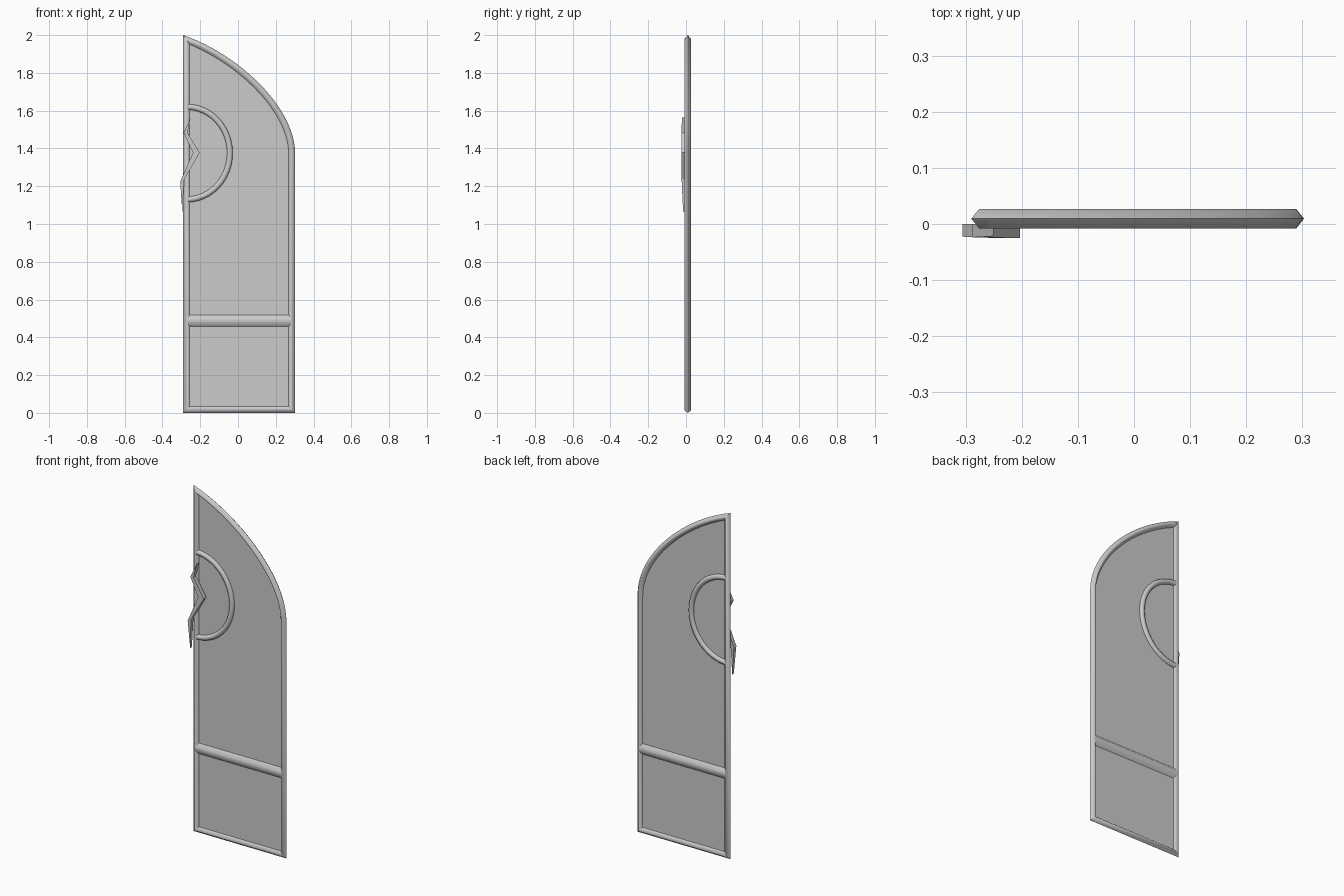
import bpy, bmesh, math
from mathutils import Vector

cube = bpy.data.objects.get("Cube")
if cube:
    bpy.data.objects.remove(cube, do_unlink=True)

grey = bpy.data.materials.new("plain_grey")
grey.use_nodes = True
grey.diffuse_color = (0.6, 0.6, 0.6, 1)
grey.node_tree.nodes["Principled BSDF"].inputs["Base Color"].default_value = (0.6, 0.6, 0.6, 1)

MID = 0.0095      # y of the leaf's middle plane
HALF = 0.0175     # half the frame's depth


def finish(name, bm, smooth=0):
    bmesh.ops.recalc_face_normals(bm, faces=bm.faces)
    mesh = bpy.data.meshes.new(name)
    bm.to_mesh(mesh)
    bm.free()
    mesh.materials.append(grey)
    obj = bpy.data.objects.new(name, mesh)
    bpy.context.collection.objects.link(obj)
    if smooth:
        bpy.ops.object.select_all(action='DESELECT')
        obj.select_set(True)
        bpy.context.view_layer.objects.active = obj
        bpy.ops.object.shade_smooth_by_angle(angle=math.radians(smooth))
    return obj


def miter(path, i, closed):
    """Offset direction to the right of travel, scaled for mitred corners."""
    n = len(path)
    a = path[i] - path[i - 1] if closed or i else path[1] - path[0]
    b = path[(i + 1) % n] - path[i] if closed or i < n - 1 else a
    na, nb = (Vector((d.y, -d.x)).normalized() for d in (a, b))
    return (na + nb) / (1 + na.dot(nb))


def sweep(name, path, profile, closed):
    """Sweep an (inset, depth) profile along an x-z path."""
    bm = bmesh.new()
    rings = []
    for i, p in enumerate(path):
        m = miter(path, i, closed)
        rings.append([bm.verts.new((p.x + m.x * d, MID + y, p.y + m.y * d)) for d, y in profile])
    k = len(profile)
    for i in range(len(path) if closed else len(path) - 1):
        r, s = rings[i], rings[(i + 1) % len(path)]
        for j in range(k):
            bm.faces.new((r[j], r[(j + 1) % k], s[(j + 1) % k], s[j]))
    if not closed:
        bm.faces.new(rings[0])
        bm.faces.new(rings[-1])
    return finish(name, bm, 60)


def hexagon(width, depth, flat, start=0):
    mid = start + width / 2
    return [(start, 0), (mid - flat, depth), (mid + flat, depth),
            (start + width, 0), (mid + flat, -depth), (mid - flat, -depth)]


def prism(name, outline, front, back):
    """Solid between two depths; each depth is a function of z."""
    bm = bmesh.new()
    a = [bm.verts.new((x, front(z), z)) for x, z in outline]
    b = [bm.verts.new((x, back(z), z)) for x, z in outline]
    n = len(a)
    bm.faces.new(a)
    bm.faces.new(b[::-1])
    for i in range(n):
        bm.faces.new((a[i], b[i], b[(i + 1) % n], a[(i + 1) % n]))
    return finish(name, bm)


# Leaf outline: straight sides under a quarter arch
L, R, TOP, SPRING = -0.29, 0.303, 2.0, 1.37
ctrl = [Vector(c) for c in ((L, TOP), (0, 1.9), (R, 1.62), (R, SPRING))]
arch = []
for i in range(25):
    t = i / 24
    u = 1 - t
    arch.append(ctrl[0] * u**3 + ctrl[1] * 3*u*u*t + ctrl[2] * 3*u*t*t + ctrl[3] * t**3)
outline = [Vector((L, 0))] + arch + [Vector((R, 0))]

# Outer frame
sweep("door_frame", outline, hexagon(0.036, HALF, 0.004), True)

# Thin infill panel
inset = [p + miter(outline, i, True) * 0.018 for i, p in enumerate(outline)]
prism("door_panel", inset, lambda z: MID - 0.002, lambda z: MID + 0.002)

# Cross rail
sweep("cross_rail", [Vector((L + 0.016, 0.488)), Vector((R - 0.018, 0.488))],
      hexagon(0.066, HALF, 0.013, -0.033), False)

# Half ring beside the meeting edge
arc = [math.pi * (0.5 - i / 24) for i in range(25)]
tube = [(0.016 * math.cos(a), 0.016 * math.sin(a)) for a in (math.tau * i / 8 for i in range(8))]
sweep("half_ring", [Vector((-0.27 + 0.227 * math.cos(a), 1.375 + 0.245 * math.sin(a))) for a in arc],
      tube, False)

# Zigzag handle on the front, thickest at its elbow
bolt = [(-0.25, 1.565), (-0.288, 1.483), (-0.238, 1.378), (-0.306, 1.224),
        (-0.295, 1.065), (-0.285, 1.235), (-0.203, 1.378), (-0.268, 1.483)]
prism("zigzag_handle", bolt, lambda z: -0.025 + 0.1 * (z - 1.378) ** 2, lambda z: 0)
